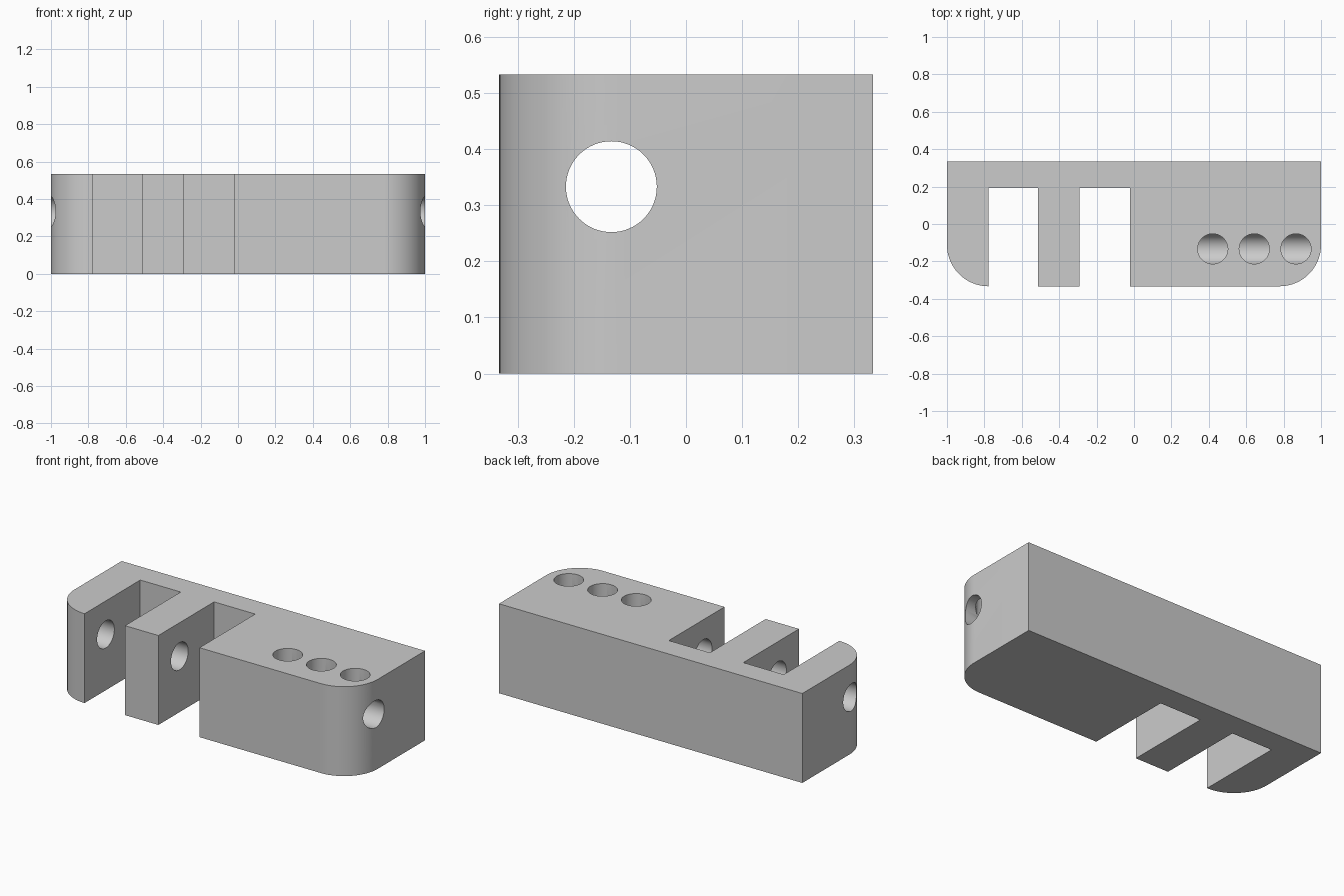
import bpy
import bmesh
from math import cos, sin, pi, radians
from mathutils import Matrix

if "Cube" in bpy.data.objects:
    bpy.data.objects.remove(bpy.data.objects["Cube"])

HALF_DEPTH, HEIGHT, CORNER = 0.333, 0.533, 0.222
SLOT_END = 0.192
SLOTS = [(-0.779, -0.512), (-0.292, -0.021)]
HOLE_Y, BORE_Z, RADIUS = -0.133, 0.333, 0.081

grey = bpy.data.materials.new("light grey")
grey.use_nodes = True
colour = (0.6, 0.6, 0.6, 1)
grey.diffuse_color = colour
grey.node_tree.nodes["Principled BSDF"].inputs["Base Color"].default_value = colour


def corner(side):
    """Rounded front corner, listed from the side wall to the front wall."""
    angles = [i / 24 * pi / 2 for i in range(25)]
    return [(side * (1 - CORNER + CORNER * cos(a)),
             -HALF_DEPTH + CORNER - CORNER * sin(a)) for a in angles]


# Outline of the bracket, with both slots, counter-clockwise from the back left
outline = [(-1, HALF_DEPTH)] + corner(-1)
for x0, x1 in SLOTS:
    outline += [(x0, -HALF_DEPTH), (x0, SLOT_END), (x1, SLOT_END), (x1, -HALF_DEPTH)]
outline += list(reversed(corner(1))) + [(1, HALF_DEPTH)]

bm = bmesh.new()
base = bm.faces.new([bm.verts.new((x, y, 0)) for x, y in outline])
top = bmesh.ops.extrude_face_region(bm, geom=[base])["geom"]
bmesh.ops.translate(bm, vec=(0, 0, HEIGHT),
                    verts=[v for v in top if isinstance(v, bmesh.types.BMVert)])
bmesh.ops.remove_doubles(bm, verts=bm.verts, dist=0.0005)
bmesh.ops.recalc_face_normals(bm, faces=bm.faces)
mesh = bpy.data.meshes.new("slotted_bracket")
bm.to_mesh(mesh)
bm.free()
mesh.materials.append(grey)
bracket = bpy.data.objects.new("slotted_bracket", mesh)
bpy.context.collection.objects.link(bracket)
bpy.context.view_layer.objects.active = bracket
bracket.select_set(True)


def drill(name, centre, length, radius, turn):
    """Cut a round hole through the bracket."""
    cm = bpy.data.meshes.new(name)
    cb = bmesh.new()
    bmesh.ops.create_cone(cb, cap_ends=True, segments=64, radius1=radius,
                          radius2=radius, depth=length,
                          matrix=Matrix.Translation(centre) @ turn)
    cb.to_mesh(cm)
    cb.free()
    cm.materials.append(grey)
    cutter = bpy.data.objects.new(name, cm)
    cutter.hide_render = True
    bpy.context.collection.objects.link(cutter)
    mod = bracket.modifiers.new(name, "BOOLEAN")
    mod.operation, mod.solver, mod.object = "DIFFERENCE", "EXACT", cutter
    bpy.ops.object.modifier_apply(modifier=mod.name)
    bpy.data.objects.remove(cutter)


# Long bore through the whole length
drill("long_bore", (0, HOLE_Y, BORE_Z), 2.4, RADIUS, Matrix.Rotation(pi / 2, 4, "Y"))

# Three holes from the top down into the bore
for x in (0.421, 0.643, 0.866):
    drill("top_hole", (x, HOLE_Y, BORE_Z + 0.2), 0.4, RADIUS - 0.0005, Matrix.Identity(4))

bpy.ops.object.shade_smooth_by_angle(angle=radians(30))
